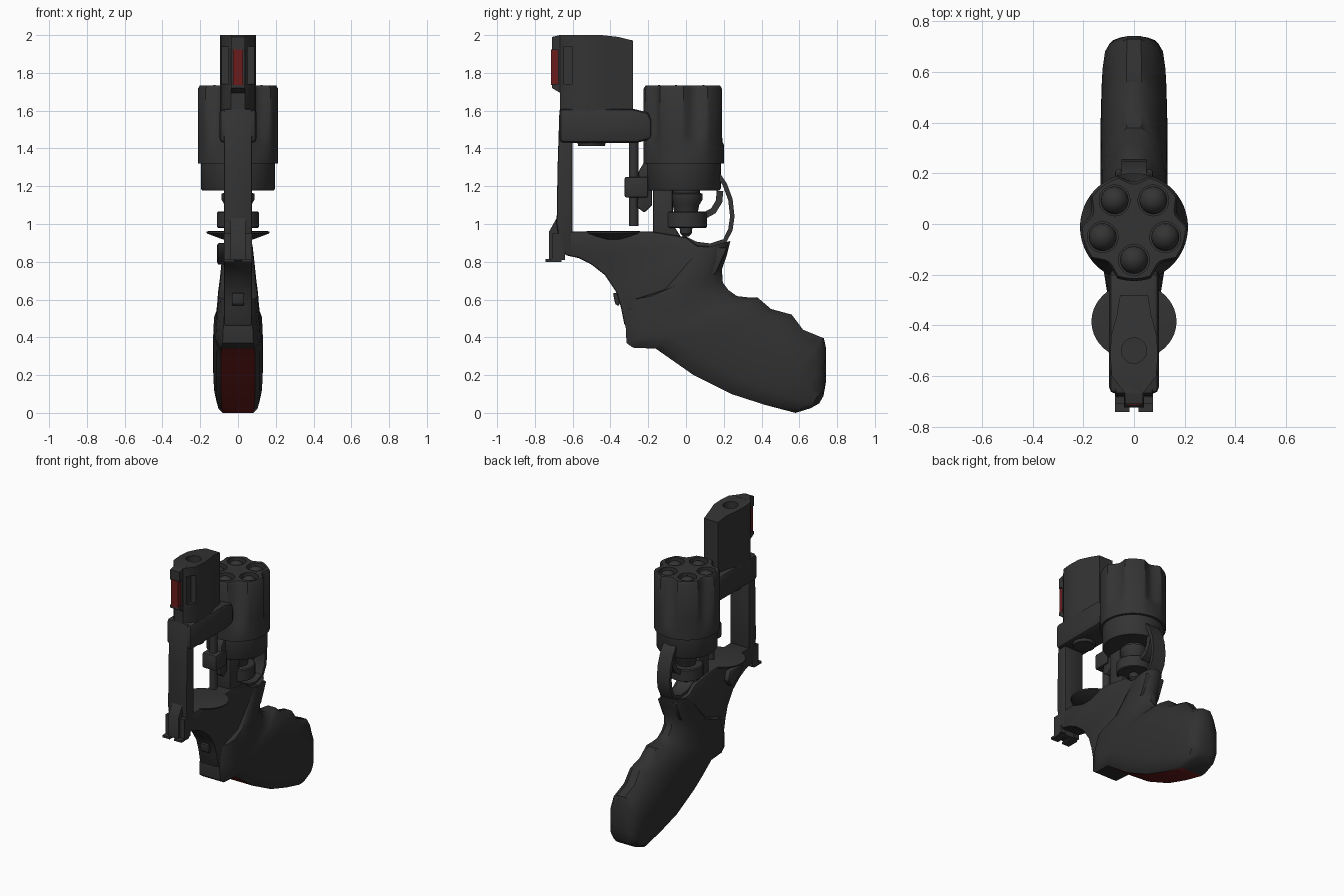
import bpy, bmesh
from math import sin, cos, pi, radians
from mathutils import Vector

if "Cube" in bpy.data.objects:
    bpy.data.objects.remove(bpy.data.objects["Cube"])


def material(name, r, g, b):
    m = bpy.data.materials.new(name)
    m.diffuse_color = (r, g, b, 1)
    m.use_nodes = True
    m.node_tree.nodes["Principled BSDF"].inputs["Base Color"].default_value = m.diffuse_color
    return m


METAL = material("dark_metal", 0.034, 0.034, 0.034)
RUBBER = material("grip_rubber", 0.030, 0.030, 0.030)
RED = material("dark_red", 0.15, 0.012, 0.012)


def loft(name, rings, mat=METAL, bevel=0.0):
    """Skin a list of closed rings and cap both ends."""
    bm = bmesh.new()
    vs = [[bm.verts.new(p) for p in ring] for ring in rings]
    n = len(rings[0])
    for a, b in zip(vs, vs[1:]):
        for i in range(n):
            bm.faces.new((a[i], a[(i + 1) % n], b[(i + 1) % n], b[i]))
    bm.faces.new(vs[0])
    bm.faces.new(vs[-1])
    bmesh.ops.recalc_face_normals(bm, faces=bm.faces)
    me = bpy.data.meshes.new(name)
    bm.to_mesh(me)
    bm.free()
    ob = bpy.data.objects.new(name, me)
    bpy.context.collection.objects.link(ob)
    me.materials.append(mat)
    activate(ob)
    if bevel:
        mod = ob.modifiers.new("bevel", "BEVEL")
        mod.width, mod.segments, mod.angle_limit = bevel, 2, radians(50)
        bpy.ops.object.modifier_apply(modifier=mod.name)
    bpy.ops.object.shade_smooth_by_angle(angle=radians(35))
    return ob


def activate(ob):
    bpy.ops.object.select_all(action="DESELECT")
    ob.select_set(True)
    bpy.context.view_layer.objects.active = ob


def side(name, pts, hw, bevel=0.0, mat=METAL, x=0.0):
    """Side profile in (y, z), extruded across x."""
    return loft(name, [[(x + s * hw, y, z) for y, z in pts] for s in (-1, 1)], mat, bevel)


def box(name, x0, x1, y0, y1, z0, z1, bevel=0.0, mat=METAL):
    return side(name, [(y0, z0), (y1, z0), (y1, z1), (y0, z1)], (x1 - x0) / 2, bevel, mat, (x0 + x1) / 2)


def lathe(name, prof, x=0.0, y=0.0, n=32, mat=METAL, flute=None):
    """Turned part: (radius, z) profile about a vertical axis."""
    rings = []
    for k, (r, z) in enumerate(prof):
        ring = []
        for i in range(n):
            t = 2 * pi * i / n
            rr = r - (flute[k] * max(0, cos(5 * (t - pi / 2))) if flute else 0)
            ring.append((x + rr * cos(t), y + rr * sin(t), z))
        rings.append(ring)
    return loft(name, rings, mat)


def ribbon(name, path, hw, th):
    """Flat strip following a (y, z) path."""
    p = [Vector(q) for q in path]
    rings = []
    for i, c in enumerate(p):
        d = (p[min(i + 1, len(p) - 1)] - p[max(i - 1, 0)]).normalized()
        nrm = Vector((-d.y, d.x)) * th / 2
        rings.append([(s * hw, c.x + k * nrm.x, c.y + k * nrm.y)
                      for s, k in ((-1, -1), (1, -1), (1, 1), (-1, 1))])
    return loft(name, rings)


def cut(ob, cutters):
    for c in cutters:
        c.hide_render = True
        activate(ob)
        mod = ob.modifiers.new("cut", "BOOLEAN")
        mod.operation, mod.object, mod.solver = "DIFFERENCE", c, "EXACT"
        bpy.ops.object.modifier_apply(modifier=mod.name)
        bpy.data.objects.remove(c)
    bpy.ops.object.shade_smooth_by_angle(angle=radians(35))


# Barrel shroud with bore and side slots
half = [(0.036, -0.668), (0.088, -0.60), (0.094, -0.52), (0.09, -0.44), (0.068, -0.36), (0.055, -0.28)]
outline = half + [(-x, y) for x, y in reversed(half)]
barrel = loft("barrel_shroud", [[(x, y, 1.59) for x, y in outline],
                                [(x, y, 2.0 - 0.8 * max(0, y + 0.47) ** 2) for x, y in outline]])
cutters = [lathe("bore_cutter", [(0.05, 1.7), (0.05, 2.1)], 0, -0.5)]
for s in (-1, 1):
    a, b = sorted((s * 0.05, s * 0.13))
    cutters.append(box("slot_cutter", a, b, -0.66, -0.60, 1.74, 1.94))
cut(barrel, cutters)

# Front sight with red insert
side("front_sight", [(-0.66, 1.69), (-0.71, 1.72), (-0.71, 1.74), (-0.677, 1.74), (-0.677, 1.92),
                     (-0.71, 1.92), (-0.71, 1.99), (-0.67, 2.0), (-0.62, 2.0), (-0.62, 1.69)], 0.036)
box("front_sight_insert", -0.027, 0.027, -0.715, -0.67, 1.735, 1.925, mat=RED)

# Frame: barrel block, top strap, rear body
side("barrel_block", [(-0.67, 1.61), (-0.28, 1.61), (-0.20, 1.59), (-0.18, 1.55), (-0.18, 1.45),
                      (-0.26, 1.43), (-0.67, 1.43)], 0.098, 0.024)
lathe("forcing_cone", [(0.07, 1.412), (0.08, 1.45)], 0, -0.5)
side("top_strap", [(-0.67, 1.61), (-0.60, 1.61), (-0.60, 0.85), (-0.66, 0.85), (-0.685, 1.0), (-0.68, 1.3)], 0.075, 0.01)
side("rear_frame", [(-0.665, 0.96), (-0.18, 0.96), (0.0, 0.93), (0.06, 0.885), (0.22, 0.875), (0.16, 0.74),
                    (-0.1, 0.55), (-0.25, 0.46), (-0.325, 0.46), (-0.345, 0.56), (-0.37, 0.64), (-0.43, 0.73),
                    (-0.50, 0.785), (-0.57, 0.82), (-0.64, 0.835)], 0.075, 0.012)
side("frame_post", [(-0.175, 0.92), (-0.02, 0.92), (-0.07, 1.0), (-0.07, 1.2), (-0.175, 1.2)], 0.06, 0.01)

# Recoil shield disc
shield = lathe("recoil_shield", [(0.08, 0.918), (0.165, 0.95), (0.168, 0.96), (0.15, 0.963)], 0, -0.38, 40)
for v in shield.data.vertices:
    v.co.y = -0.385 + (v.co.y + 0.38) * 0.9

# Rear button and cylinder latch
side("rear_button", [(-0.375, 0.575), (-0.355, 0.565), (-0.34, 0.635), (-0.387, 0.635)], 0.033, 0.008)
side("cylinder_latch", [(-0.50, 0.90), (-0.34, 0.90), (-0.32, 0.84), (-0.37, 0.78), (-0.46, 0.84)], 0.025, 0.012, x=-0.085)

# Rear sight: stem, base and two ears
side("rear_sight_stem", [(-0.68, 1.04), (-0.725, 0.96), (-0.725, 0.81), (-0.65, 0.81), (-0.65, 1.04)], 0.04)
for s in (-1, 1):
    a, b = sorted((s * 0.018, s * 0.075))
    box("rear_sight_ear", a, b, -0.743, -0.66, 0.80, 0.815)
    a, b = sorted((s * 0.04, s * 0.075))
    box("rear_sight_wall", a, b, -0.71, -0.64, 0.81, 0.95)

# Crane rod and its block
lathe("crane_rod", [(0.026, 0.99), (0.026, 1.45)], 0, -0.277, 20)
box("crane_block", -0.055, 0.055, -0.325, -0.20, 1.14, 1.25, 0.01)
side("crane_neck", [(-0.26, 1.09), (-0.22, 1.06), (-0.18, 1.1), (-0.18, 1.30), (-0.22, 1.33), (-0.25, 1.28)], 0.045, 0.008)

# Fluted cylinder with five chambers and round-nosed bullets
CY = -0.012
drum = lathe("cylinder", [(0.213, 1.32), (0.213, 1.42), (0.213, 1.47), (0.213, 1.715), (0.203, 1.732)],
             0, CY, 80, flute=[0, 0, 0.032, 0.034, 0.034])
spots = [(0.13 * cos(radians(270 + 72 * i)), CY + 0.13 * sin(radians(270 + 72 * i))) for i in range(5)]
cut(drum, [lathe("chamber_cutter", [(0.061, 1.62), (0.061, 1.8)], x, y, 24) for x, y in spots])
for x, y in spots:
    dome = [(0.055 * cos(radians(a)), 1.68 + 0.055 * sin(radians(a))) for a in (0, 20, 40, 60, 75, 87)]
    lathe("bullet", [(0.055, 1.60)] + dome, x, y, 24)

# Cylinder collar, ejector neck, hub and tip
lathe("cylinder_collar", [(0.19, 1.178), (0.197, 1.19), (0.197, 1.33)], 0, CY, 40)
lathe("ejector_neck", [(0.06, 1.05), (0.07, 1.10), (0.088, 1.13), (0.088, 1.16), (0.075, 1.165), (0.075, 1.2)], 0, 0)
lathe("ejector_hub", [(0.105, 0.98), (0.112, 0.985), (0.112, 1.06), (0.105, 1.066)], 0, 0)
lathe("ejector_tip", [(0.015, 0.935), (0.03, 0.95), (0.035, 0.99)], 0, 0)

# Trigger guard and trigger
ribbon("trigger_guard", [(0.13, 1.29), (0.175, 1.255), (0.205, 1.21), (0.235, 1.13), (0.245, 1.04), (0.235, 0.97),
                         (0.205, 0.91), (0.13, 0.885), (0.05, 0.895), (-0.02, 0.93)], 0.05, 0.024)
ribbon("trigger", [(0.18, 1.175), (0.175, 1.12), (0.145, 1.07), (0.09, 1.04), (0.03, 1.03)], 0.03, 0.035)

# Grip: sections between the back edge and the finger-grooved front edge
sections = [((0.05, 0.86), (0.235, 0.91), 0.078), ((-0.03, 0.76), (0.215, 0.83), 0.088),
            ((-0.12, 0.65), (0.19, 0.76), 0.098), ((-0.28, 0.60), (0.195, 0.69), 0.106),
            ((-0.32, 0.47), (0.225, 0.65), 0.113), ((-0.315, 0.37), (0.27, 0.618), 0.120),
            ((-0.28, 0.345), (0.325, 0.612), 0.125), ((-0.16, 0.34), (0.38, 0.61), 0.13),
            ((-0.06, 0.27), (0.45, 0.55), 0.132), ((0.04, 0.20), (0.56, 0.52), 0.132),
            ((0.24, 0.10), (0.62, 0.44), 0.132), ((0.42, 0.042), (0.73, 0.395), 0.128),
            ((0.58, 0.0), (0.742, 0.34), 0.118), ((0.66, 0.025), (0.742, 0.17), 0.10),
            ((0.705, 0.05), (0.728, 0.09), 0.06)]
arc = [(-1, 0.68), (-0.86, 0.88), (-0.6, 0.98), (-0.2, 1), (0.25, 0.97), (0.6, 0.83), (0.86, 0.55), (1, 0.22)]
arc = arc + [(u, -v) for u, v in reversed(arc)]
rings = []
for b, f, w in sections:
    b, f = Vector(b), Vector(f)
    rings.append([(v * w, *((b + f) / 2 + (f - b) / 2 * u)) for u, v in arc])
grip = loft("grip", rings, RUBBER)
# Red back strap: the flat rear facets of the grip
grip.data.materials.append(RED)
for p in grip.data.polygons:
    if abs(p.center.x) < 0.02 and p.normal.z < -0.4 and -0.12 < p.center.y < 0.6:
        p.material_index = 1
